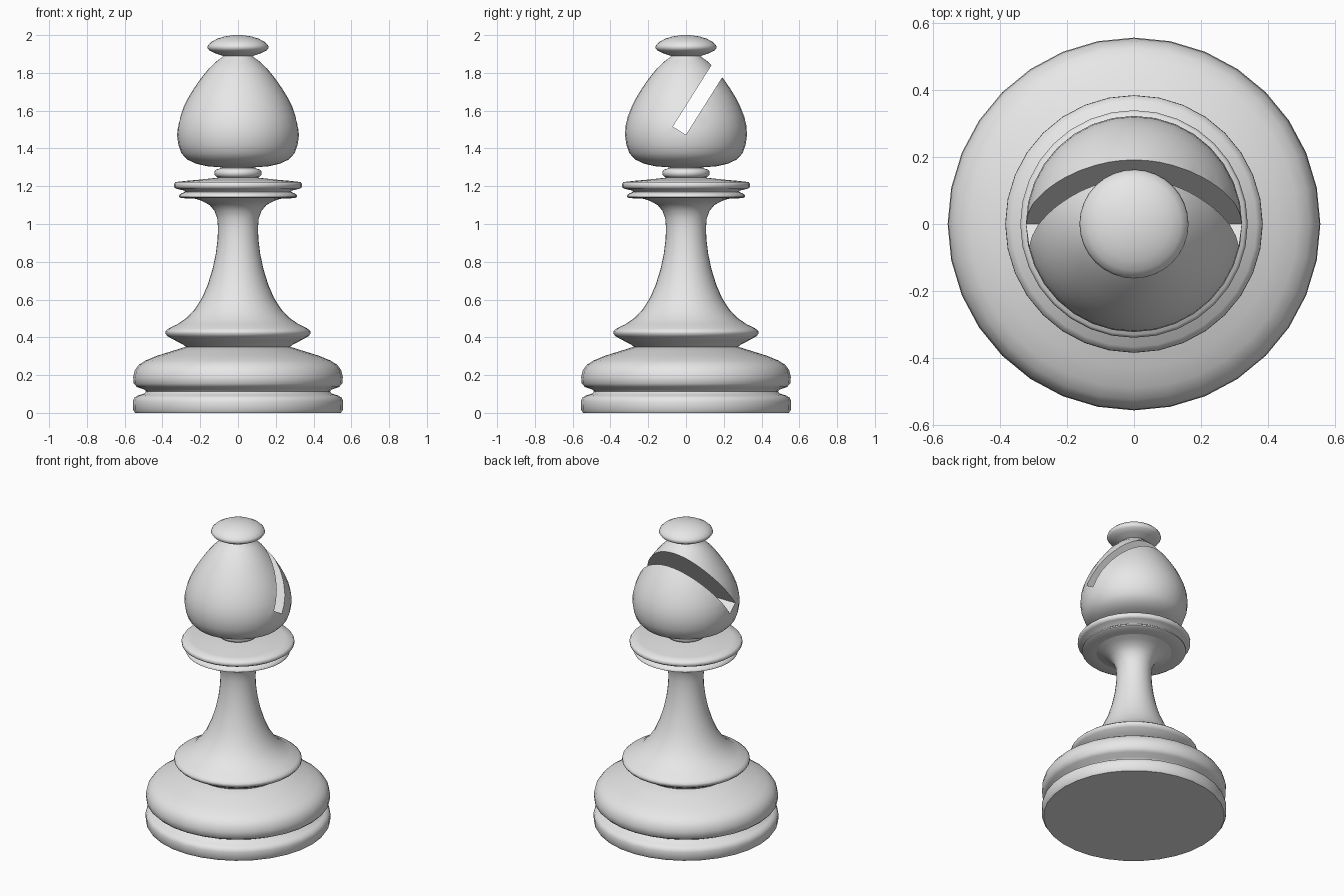
import bpy
import bmesh
import math
from mathutils import Vector

cube = bpy.data.objects.get("Cube")
if cube:
    bpy.data.objects.remove(cube, do_unlink=True)

SIDES = 32

# Single plain grey material
grey = bpy.data.materials.new("plain_grey")
grey.use_nodes = True
grey.diffuse_color = (0.8, 0.8, 0.8, 1)
grey.node_tree.nodes["Principled BSDF"].inputs["Base Color"].default_value = (0.8, 0.8, 0.8, 1)


def lathe(name, profile):
    """Spin a (radius, height) profile around z, closed on the axis at both ends."""
    points = [(0, profile[0][1])] + profile + [(0, profile[-1][1])]
    bm = bmesh.new()
    verts = [bm.verts.new((r, 0, z)) for r, z in points]
    edges = [bm.edges.new(pair) for pair in zip(verts, verts[1:])]
    bmesh.ops.spin(bm, geom=verts + edges, cent=(0, 0, 0), axis=(0, 0, 1),
                   angle=math.tau, steps=SIDES, use_duplicate=False)
    bmesh.ops.remove_doubles(bm, verts=bm.verts[:], dist=0.0005)
    bmesh.ops.recalc_face_normals(bm, faces=bm.faces[:])
    mesh = bpy.data.meshes.new(name)
    bm.to_mesh(mesh)
    bm.free()
    mesh.materials.append(grey)
    obj = bpy.data.objects.new(name, mesh)
    bpy.context.collection.objects.link(obj)
    return obj


def activate(obj):
    bpy.ops.object.select_all(action="DESELECT")
    obj.select_set(True)
    bpy.context.view_layer.objects.active = obj


def smooth(obj, degrees):
    activate(obj)
    bpy.ops.object.shade_smooth_by_angle(angle=math.radians(degrees))


# Two-tier base with a rounded groove between the tiers
base = lathe("base", [
    (.545, 0), (.555, .015), (.557, .06), (.55, .08), (.53, .092), (.495, .103),
    (.487, .113), (.497, .124), (.535, .137), (.552, .155), (.555, .19),
    (.547, .225), (.525, .255), (.49, .277), (.43, .302), (.34, .33), (.27, .352)])

# Flared stem with a rim at its foot
stem = lathe("stem", [
    (.27, .345), (.288, .36), (.33, .382), (.372, .405), (.385, .42), (.384, .433),
    (.367, .447), (.32, .47), (.27, .505), (.228, .55), (.19, .61), (.16, .68),
    (.135, .76), (.118, .84), (.108, .92), (.106, .98), (.11, 1.03), (.125, 1.07),
    (.15, 1.1), (.19, 1.122), (.24, 1.138)])

# Double collar
collar = lathe("collar", [
    (.23, 1.134), (.3, 1.137), (.313, 1.144), (.313, 1.152), (.3, 1.162), (.28, 1.17),
    (.285, 1.177), (.325, 1.186), (.339, 1.195), (.34, 1.21), (.332, 1.222),
    (.28, 1.228), (.2, 1.235), (.11, 1.245)])

# Small bead under the head
neck_bead = lathe("neck_bead", [
    (.09, 1.24), (.115, 1.25), (.125, 1.262), (.125, 1.278), (.115, 1.289),
    (.085, 1.297), (.085, 1.305)])

# Rounded pointed head
head = lathe("head", [
    (.09, 1.3), (.165, 1.306), (.225, 1.32), (.27, 1.342), (.3, 1.375), (.316, 1.42),
    (.323, 1.47), (.32, 1.52), (.308, 1.57), (.288, 1.62), (.263, 1.67), (.232, 1.72),
    (.197, 1.77), (.157, 1.82), (.115, 1.86), (.085, 1.882), (.072, 1.9)])

# Slanted slot cut across the back of the head
tilt = math.atan2(.533, .846)
length = 0.6
bottom = Vector((0, -.035, 1.494))
along = Vector((0, math.sin(tilt), math.cos(tilt)))
bpy.ops.mesh.primitive_cube_add(size=1, location=bottom + along * length / 2,
                                rotation=(-tilt, 0, 0))
cutter = bpy.context.object
cutter.name = "slot_cutter"
cutter.scale = (1, .082, length)
cutter.hide_render = True
bpy.context.view_layer.update()
cut = head.modifiers.new("slot", "BOOLEAN")
cut.operation = "DIFFERENCE"
cut.solver = "EXACT"
cut.object = cutter
activate(head)
bpy.ops.object.modifier_apply(modifier=cut.name)
bpy.data.objects.remove(cutter, do_unlink=True)

# Flattened button on top
finial = lathe("finial", [
    (.07, 1.885), (.085, 1.892), (.125, 1.905), (.153, 1.92), (.163, 1.934),
    (.158, 1.948), (.14, 1.965), (.11, 1.981), (.07, 1.993), (.03, 1.999), (.01, 2)])

for part in (base, stem, collar, neck_bead, finial):
    smooth(part, 55)
smooth(head, 35)
